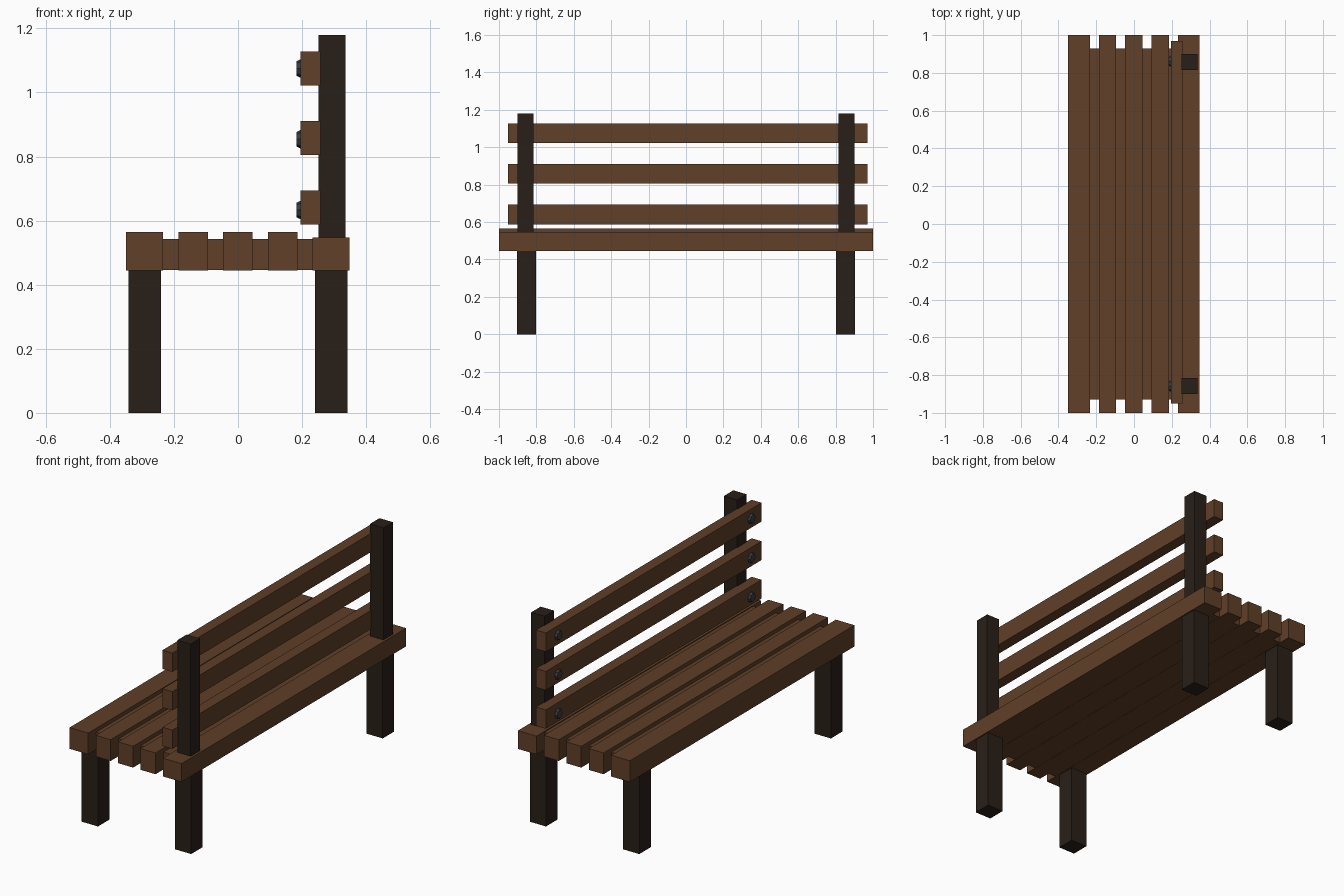
import bpy
from math import pi

if "Cube" in bpy.data.objects:
    bpy.data.objects.remove(bpy.data.objects["Cube"])


def material(name, rgb):
    m = bpy.data.materials.new(name)
    m.diffuse_color = (*rgb, 1)
    m.use_nodes = True
    m.node_tree.nodes["Principled BSDF"].inputs["Base Color"].default_value = m.diffuse_color
    return m


WOOD = material("brown_wood", (0.115, 0.05, 0.021))
DARK = material("dark_wood", (0.022, 0.014, 0.009))
METAL = material("bolt_metal", (0.04, 0.045, 0.05))


def box(name, x, y, z, mat):
    """Box from (min, max) ranges on each axis."""
    ranges = (x, y, z)
    bpy.ops.mesh.primitive_cube_add(size=1, location=[(a + b) / 2 for a, b in ranges])
    ob = bpy.context.object
    ob.name = name
    ob.scale = [b - a for a, b in ranges]
    bpy.ops.object.transform_apply(location=False, rotation=False, scale=True)
    ob.data.materials.append(mat)
    return ob


# Seat slats: wide front rail, three narrow slats, lower rear rail
slats = [(-0.35, -0.234), (-0.186, -0.094), (-0.047, 0.046), (0.093, 0.186), (0.232, 0.348)]
for i, x in enumerate(slats):
    top = 0.548 if i == 4 else 0.565
    box("seat_slat", x, (-1, 1), (0.445, top), WOOD)

# Recessed spacers between the slats
for left, right in zip(slats, slats[1:]):
    box("seat_spacer", (left[1], right[0]), (-0.93, 0.93), (0.446, 0.543), WOOD)

# Legs and back posts, mirrored at both ends
for s in (-1, 1):
    leg_y = sorted((s * 0.802, s * 0.904))
    box("front_leg", (-0.342, -0.24), leg_y, (0, 0.445), DARK)
    box("rear_leg", (0.24, 0.341), leg_y, (0, 0.445), DARK)
    box("back_post", (0.252, 0.335), sorted((s * 0.816, s * 0.9)), (0.548, 1.18), DARK)

# Back slats, each with a bolt head at both ends
for z, bolt_z in ((0.641, 0.633), (0.858, 0.854), (1.075, 1.075)):
    box("back_slat", (0.195, 0.257), (-0.951, 0.97), (z - 0.053, z + 0.053), WOOD)
    for y in (-0.858, 0.862):
        bpy.ops.mesh.primitive_cone_add(vertices=8, radius1=0.031, radius2=0.023, depth=0.016,
                                        location=(0.191, y, bolt_z), rotation=(0, -pi / 2, 0))
        bolt = bpy.context.object
        bolt.name = "bolt_head"
        bolt.data.materials.append(METAL)
